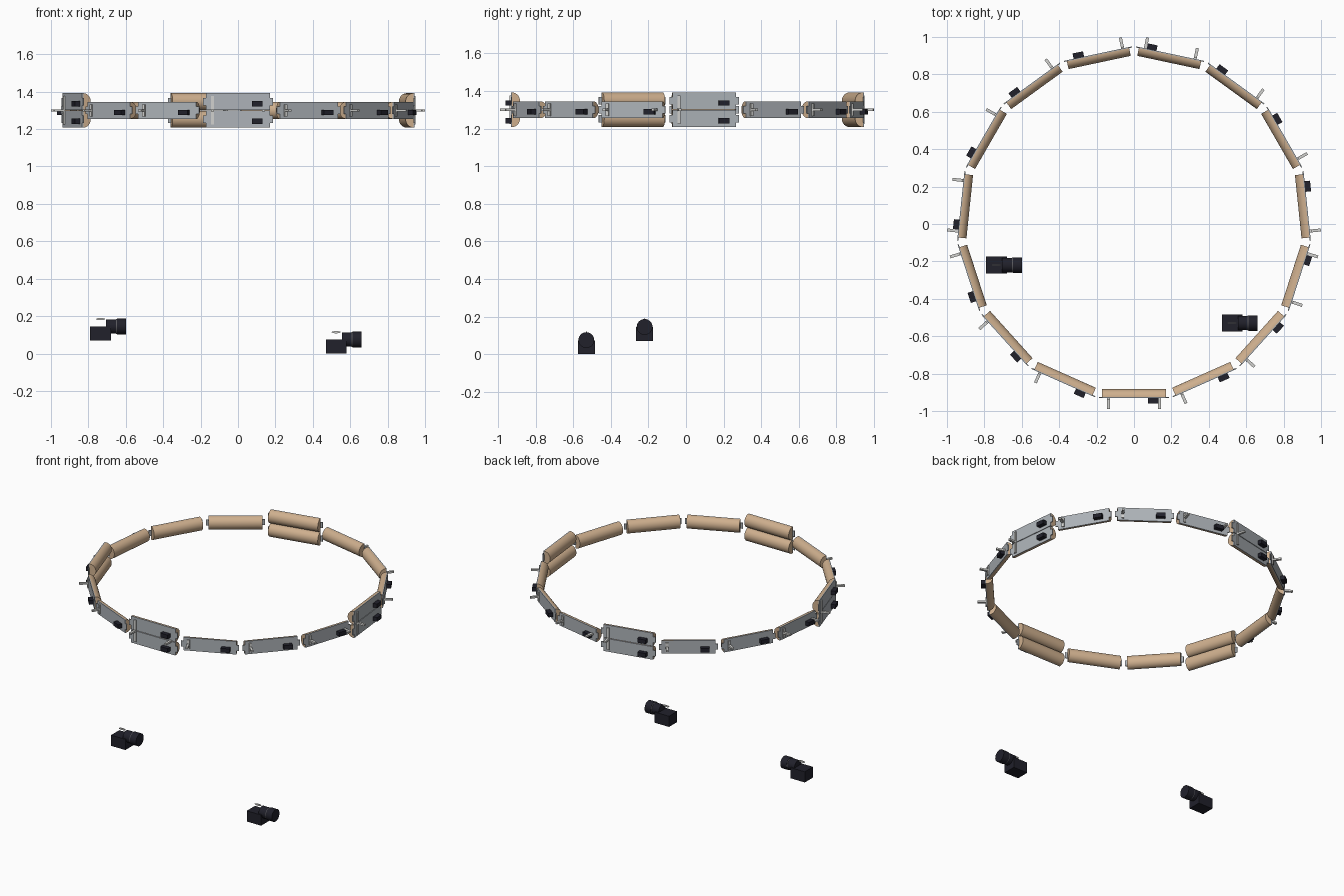
import bpy, bmesh, math
from mathutils import Matrix, Vector

cube = bpy.data.objects.get("Cube")
if cube:
    bpy.data.objects.remove(cube)


def material(name, rgb):
    m = bpy.data.materials.new(name)
    m.use_nodes = True
    col = (*rgb, 1)
    m.diffuse_color = col
    m.node_tree.nodes["Principled BSDF"].inputs["Base Color"].default_value = col
    return m


TAN = material("tan", (0.62, 0.43, 0.27))
GREY = material("plate grey", (0.42, 0.45, 0.48))
LIGHT = material("light metal", (0.64, 0.64, 0.62))
BLACK = material("black", (0.015, 0.015, 0.024))
DARK = material("dark grey", (0.1, 0.1, 0.11))


def finish(name, bm, mat, matrix, smooth=False):
    bmesh.ops.recalc_face_normals(bm, faces=bm.faces)
    mesh = bpy.data.meshes.new(name)
    bm.to_mesh(mesh)
    bm.free()
    mesh.materials.append(mat)
    ob = bpy.data.objects.new(name, mesh)
    bpy.context.collection.objects.link(ob)
    ob.matrix_world = matrix
    if smooth:
        bpy.ops.object.select_all(action='DESELECT')
        ob.select_set(True)
        bpy.context.view_layer.objects.active = ob
        bpy.ops.object.shade_smooth_by_angle(angle=math.radians(35))
    return ob


def boxes(name, spans, mat, matrix):
    """Each span is a (low corner, high corner) pair."""
    bm = bmesh.new()
    for lo, hi in spans:
        lo, hi = Vector(lo), Vector(hi)
        place = Matrix.Translation((lo + hi) / 2) @ Matrix.Diagonal((*(hi - lo), 1))
        bmesh.ops.create_cube(bm, size=1, matrix=place)
    finish(name, bm, mat, matrix)


def cylinders(name, parts, mat, matrix):
    """Each part lies along x: start, end, radius, centre height."""
    bm = bmesh.new()
    for x0, x1, r, z in parts:
        place = Matrix.Translation(((x0 + x1) / 2, 0, z)) @ Matrix.Rotation(math.pi / 2, 4, 'Y')
        bmesh.ops.create_cone(bm, cap_ends=True, segments=32, radius1=r, radius2=r,
                              depth=x1 - x0, matrix=place)
    finish(name, bm, mat, matrix, True)


HALF = 0.17       # half the length of a panel
FACE = -0.925     # where the rounded pad meets its back plate
BACK = -0.931     # outer side of the back plate


def pad(name, z, matrix):
    """Half-round pad with its flat side outwards."""
    bm = bmesh.new()
    steps = 20
    ring = []
    for k in range(steps + 1):
        a = math.pi * k / steps
        ring.append(bm.verts.new((-HALF, FACE + 0.042 * math.sin(a), z + 0.045 * math.cos(a))))
    face = bm.faces.new(ring)
    out = bmesh.ops.extrude_face_region(bm, geom=[face])
    moved = [v for v in out["geom"] if isinstance(v, bmesh.types.BMVert)]
    bmesh.ops.translate(bm, verts=moved, vec=(2 * HALF, 0, 0))
    finish(name, bm, TAN, matrix, True)


# Ring of fifteen panels, every fourth one doubled
for i in range(15):
    turn = Matrix.Translation((0, 0, 1.3)) @ Matrix.Rotation(math.radians(24 * i), 4, 'Z')
    double = i in (0, 4, 8, 12)
    plates, connectors = [], []
    for z in ((-0.047, 0.047) if double else (0,)):
        pad(f"pad_{i}", z, turn)
        plates.append(((-HALF, BACK, z - 0.045), (HALF, FACE, z + 0.045)))
        # Narrow tabs at both ends
        plates.append(((-HALF - 0.016, BACK, z - 0.02), (HALF + 0.016, FACE, z + 0.02)))
        connectors.append(((0.075, -0.96, z - 0.025), (0.132, BACK, z + 0.003)))
    boxes(f"back_plate_{i}", plates, GREY, turn)
    boxes(f"connector_{i}", connectors, BLACK, turn)

    # Upright bracket and its projecting pegs
    tall = 0.076 if double else 0.032
    bracket = [((-0.144, BACK - 0.008, -tall), (-0.128, BACK, tall)),
               ((-0.144, -0.99, -0.006), (-0.128, BACK, 0.006))]
    if i in (0, 3, 7, 11):
        bracket.append(((0.128, -0.99, -0.006), (0.144, BACK, 0.006)))
    boxes(f"bracket_{i}", bracket, LIGHT, turn)

# Two floor units, each a box body with a round lens barrel
for n, spot in enumerate(((-0.79, -0.22, 0.07), (0.47, -0.53, 0))):
    here = Matrix.Translation(spot)
    boxes(f"unit_body_{n}", [((0, -0.045, 0), (0.11, 0.045, 0.074))], BLACK, here)
    cylinders(f"lens_barrel_{n}", [(0.085, 0.14, 0.038, 0.075), (0.143, 0.19, 0.042, 0.075)],
              BLACK, here)
    cylinders(f"lens_ring_{n}", [(0.138, 0.144, 0.04, 0.075)], DARK, here)
    # Slim oval handle above the body
    bm = bmesh.new()
    place = (Matrix.Translation((0.055, 0, 0.114)) @ Matrix.Diagonal((0.024, 1, 0.006, 1))
             @ Matrix.Rotation(math.pi / 2, 4, 'X'))
    bmesh.ops.create_cone(bm, cap_ends=True, segments=24, radius1=1, radius2=1,
                          depth=0.006, matrix=place)
    finish(f"handle_{n}", bm, LIGHT, here, True)
